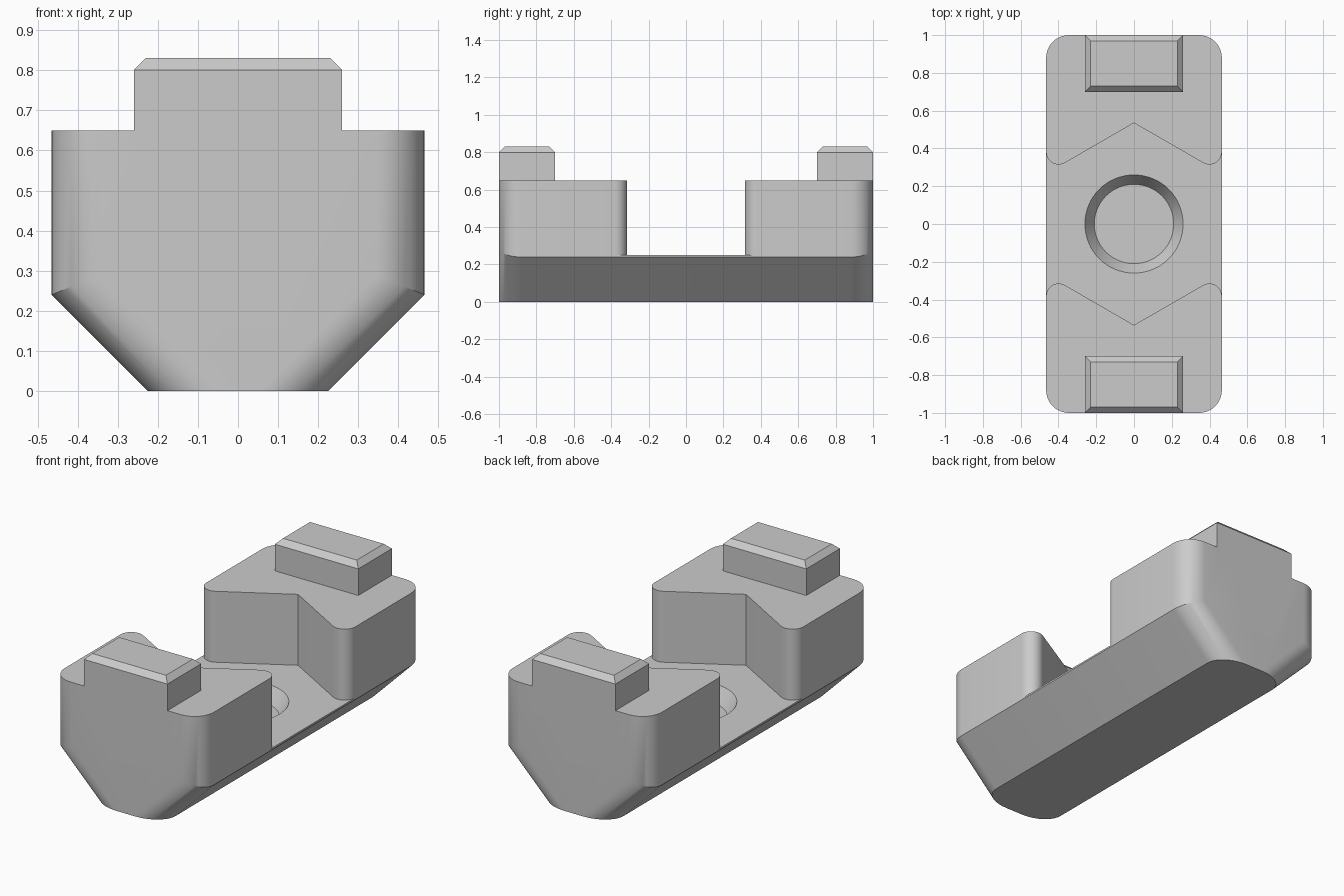
import bpy, bmesh, math

if "Cube" in bpy.data.objects:
    bpy.data.objects.remove(bpy.data.objects["Cube"])

W, L, H = 0.465, 1.0, 0.65      # half width, half length, shoulder height
FOOT = 0.225                    # half width of the underside
R = 0.12                        # end rounding
FLOOR = 0.25                    # floor of the middle gap

grey = bpy.data.materials.new("light grey")
grey.diffuse_color = (0.6, 0.6, 0.6, 1)
grey.use_nodes = True
grey.node_tree.nodes["Principled BSDF"].inputs["Base Color"].default_value = grey.diffuse_color


def loft(name, rings):
    """Closed solid skinned through matching rings of points."""
    bm = bmesh.new()
    loops = [[bm.verts.new(p) for p in ring] for ring in rings]
    n = len(loops[0])
    for a, b in zip(loops, loops[1:]):
        for i in range(n):
            j = (i + 1) % n
            bm.faces.new((a[i], a[j], b[j], b[i]))
    bm.faces.new(loops[0])
    bm.faces.new(loops[-1])
    bmesh.ops.recalc_face_normals(bm, faces=bm.faces)
    mesh = bpy.data.meshes.new(name)
    bm.to_mesh(mesh)
    bm.free()
    mesh.materials.append(grey)
    obj = bpy.data.objects.new(name, mesh)
    bpy.context.collection.objects.link(obj)
    return obj


def combine(target, other, operation):
    mod = target.modifiers.new(operation, 'BOOLEAN')
    mod.operation, mod.solver, mod.object = operation, 'EXACT', other
    bpy.context.view_layer.objects.active = target
    bpy.ops.object.modifier_apply(modifier=mod.name)
    bpy.data.objects.remove(other)


def section(d, y):
    """End section with its sides and lower slopes pulled in by d."""
    foot, side = FOOT - d * math.sqrt(2), W - d
    half = [(foot, 0), (side, side - foot), (side, H)]
    return [(x, y, z) for x, z in half] + [(-x, y, z) for x, z in reversed(half)]


# Body with rounded ends
steps = [math.radians(90 * i / 10) for i in range(11)]
end = [(R * (1 - math.cos(t)), L - R + R * math.sin(t)) for t in steps]
body = loft("body", [section(d, -y) for d, y in reversed(end)] +
            [section(d, y) for d, y in end])

# Middle gap with V-shaped ends and rounded block corners
r = 0.066
tangent_y = 0.535 - W * math.tan(math.radians(30)) + r * math.sqrt(3)
quarter = [(W - r + r * math.cos(a), tangent_y + r * math.sin(a))
           for a in (math.radians(-120 + 10 * i) for i in range(13))]
quarter.append((0.6, tangent_y))
upper = [(-x, y) for x, y in reversed(quarter)] + [(0, 0.535)] + quarter
plan = upper + [(x, -y) for x, y in reversed(upper)]
gap = loft("gap_cutter", [[(x, y, z) for x, y in plan] for z in (FLOOR, 1.0)])
combine(body, gap, 'DIFFERENCE')


# Tapered round recess in the gap floor
def circle(radius, z, n=64):
    return [(radius * math.cos(2 * math.pi * i / n),
             radius * math.sin(2 * math.pi * i / n), z) for i in range(n)]


recess = loft("recess_cutter", [circle(0.21, FLOOR - 0.08), circle(0.285, FLOOR + 0.04)])
combine(body, recess, 'DIFFERENCE')


# Chamfered tabs on top of both blocks
def rect(inset, s, z):
    x, y0, y1 = 0.26 - inset, s * (0.70 + inset), s * (L - inset)
    return [(-x, y0, z), (x, y0, z), (x, y1, z), (-x, y1, z)]


for name, s in (("front_tab", -1), ("back_tab", 1)):
    tab = loft(name, [rect(0, s, H - 0.1), rect(0, s, 0.80), rect(0.03, s, 0.83)])
    combine(body, tab, 'UNION')

bpy.ops.object.select_all(action='DESELECT')
body.select_set(True)
bpy.context.view_layer.objects.active = body
bpy.ops.object.shade_smooth_by_angle(angle=math.radians(25))
